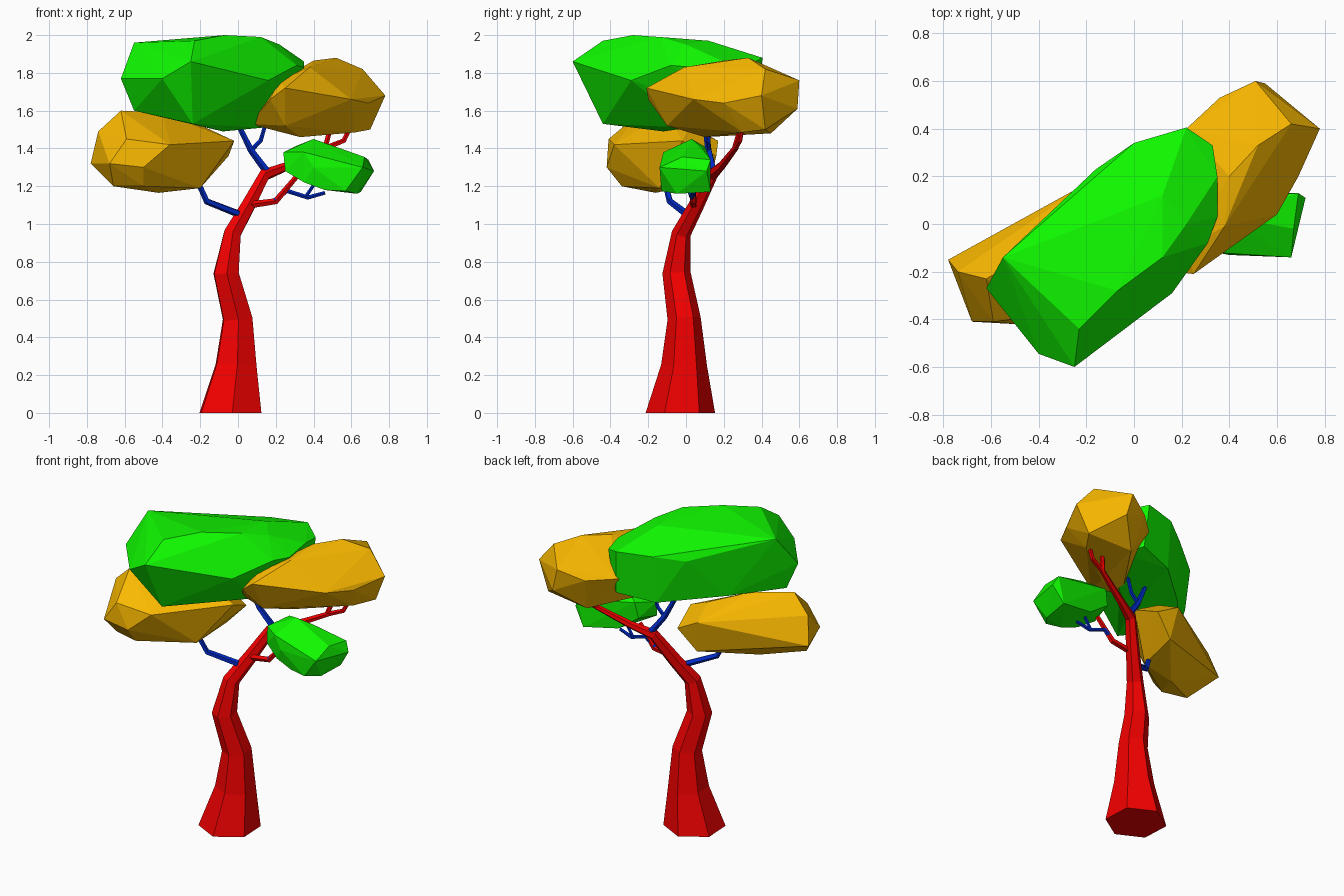
import bpy, bmesh, math
from mathutils import Vector

UP = Vector((0, 0, 1))


def material(name, rgb):
    m = bpy.data.materials.new(name)
    m.diffuse_color = (*rgb, 1)
    return m


RED = material("bark_red", (0.9, 0, 0))
BLUE = material("twig_blue", (0, 0.025, 0.6))
GREEN = material("leaf_green", (0.005, 0.95, 0))
GOLD = material("leaf_gold", (0.95, 0.48, 0))


def finish(name, bm, mat):
    bmesh.ops.recalc_face_normals(bm, faces=bm.faces)
    me = bpy.data.meshes.new(name)
    bm.to_mesh(me)
    bm.free()
    me.materials.append(mat)
    ob = bpy.data.objects.new(name, me)
    bpy.context.collection.objects.link(ob)
    return ob


def limb(name, path, mat, sides=5):
    """Faceted tube through (x, y, z, radius) stations."""
    bm = bmesh.new()
    pts = [Vector(p[:3]) for p in path]
    rings = []
    for i, p in enumerate(path):
        a, b = pts[max(i - 1, 0)], pts[min(i + 1, len(pts) - 1)]
        tangent = UP if p[2] == 0 else (b - a).normalized()
        rot = UP.rotation_difference(tangent)
        ring = []
        for k in range(sides):
            t = math.radians(-27) + k * math.tau / sides
            ring.append(bm.verts.new(pts[i] + rot @ Vector((math.cos(t), math.sin(t), 0)) * p[3]))
        rings.append(ring)
    for r, s in zip(rings, rings[1:]):
        for k in range(sides):
            j = (k + 1) % sides
            bm.faces.new((r[k], r[j], s[j], s[k]))
    bm.faces.new(rings[0])
    bm.faces.new(rings[-1])
    return finish(name, bm, mat)


def foliage(name, corners, mat):
    """Faceted leaf clump: hull around its corner points."""
    bm = bmesh.new()
    for c in corners:
        bm.verts.new(c)
    res = bmesh.ops.convex_hull(bm, input=bm.verts)
    loose = {v for v in res["geom_interior"] + res["geom_unused"] if isinstance(v, bmesh.types.BMVert)}
    bmesh.ops.delete(bm, geom=list(loose), context='VERTS')
    bmesh.ops.dissolve_limit(bm, angle_limit=0.05, verts=bm.verts, edges=bm.edges)
    return finish(name, bm, mat)


# Trunk, running on into the upper right branch
limb("trunk", [(-.04, -.03, 0, .184), (-.01, -.01, .25, .122), (-.002, -.01, .5, .088),
               (-.063, -.05, .74, .075), (-.03, -.025, .95, .051), (.05, .05, 1.09, .042),
               (.14, .135, 1.26, .034), (.27, .19, 1.31, .023), (.46, .26, 1.4, .017),
               (.49, .29, 1.51, .014)], RED, 6)
limb("upper_right_fork", [(.46, .26, 1.4, .015), (.56, .285, 1.44, .014), (.6, .3, 1.52, .012)], RED)

# Lower right branch and its twigs
limb("lower_right_branch", [(.06, .04, 1.1, .02), (.2, .04, 1.12, .018), (.31, .03, 1.25, .014)], RED)
limb("lower_right_twig", [(.19, .04, 1.12, .014), (.26, .04, 1.175, .013), (.37, .03, 1.14, .012),
                          (.46, .02, 1.165, .01)], BLUE)
limb("lower_right_twig_fork", [(.36, .03, 1.145, .01), (.41, .03, 1.22, .009)], BLUE)

# Left and top branches
limb("left_branch", [(0, 0, 1.055, .02), (-.165, -.085, 1.12, .018), (-.21, -.11, 1.22, .015)], BLUE)
limb("top_branch", [(.16, .145, 1.27, .022), (.07, .12, 1.39, .018), (0, .1, 1.53, .014)], BLUE)
limb("top_branch_fork", [(.07, .12, 1.39, .013), (.12, .12, 1.44, .012), (.15, .12, 1.54, .01)], BLUE)

# Foliage clumps
foliage("top_foliage", [
    (-.62, -.27, 1.77), (-.55, -.14, 1.96), (-.23, -.44, 1.97), (-.25, -.6, 1.86), (-.4, -.545, 1.77),
    (-.07, -.28, 2.0), (.12, -.14, 1.99), (.22, .0, 1.95), (.12, .12, 1.97), (-.16, .23, 1.85),
    (0, .34, 1.88), (.22, .405, 1.88), (.33, .33, 1.84), (.35, .2, 1.86), (.35, .03, 1.83),
    (.31, -.08, 1.84), (.16, -.29, 1.76), (-.24, -.44, 1.53), (-.55, -.25, 1.6), (-.08, -.12, 1.49),
    (.13, .02, 1.51), (.24, .38, 1.6), (.32, .28, 1.57), (0, .31, 1.57), (-.32, .02, 1.59)], GREEN)
foliage("left_foliage", [
    (-.78, -.15, 1.32), (-.74, -.2, 1.49), (-.62, -.23, 1.6), (-.4, -.1, 1.59), (-.59, -.41, 1.45),
    (-.68, -.41, 1.32), (-.5, -.42, 1.3), (-.36, -.38, 1.42), (-.6, -.09, 1.4), (-.44, -.02, 1.42),
    (-.2, .17, 1.44), (-.02, -.02, 1.44), (-.05, .16, 1.36), (-.17, .13, 1.23), (-.2, -.14, 1.19),
    (-.42, -.16, 1.165), (-.66, -.3, 1.2), (-.17, .02, 1.51), (-.5, -.34, 1.2)], GOLD)
foliage("right_foliage", [
    (.25, -.21, 1.72), (.17, -.2, 1.66), (.06, -.04, 1.53), (.25, -.1, 1.52), (.43, -.08, 1.68),
    (.22, -.1, 1.76), (.38, -.01, 1.83), (.4, .2, 1.865), (.52, .33, 1.88), (.66, .42, 1.82),
    (.6, .04, 1.66), (.69, .2, 1.64), (.78, .4, 1.68), (.51, .6, 1.76), (.55, .59, 1.61),
    (.36, .53, 1.7), (.22, .4, 1.7), (.33, .1, 1.46), (.4, .45, 1.48), (.62, .3, 1.485),
    (.7, .42, 1.5)], GOLD)
foliage("small_foliage", [
    (.24, -.04, 1.38), (.25, -.06, 1.28), (.4, .03, 1.45), (.3, .1, 1.41), (.35, -.12, 1.38),
    (.4, -.13, 1.3), (.48, .08, 1.41), (.67, -.02, 1.355), (.72, .11, 1.28), (.66, -.14, 1.3),
    (.69, .13, 1.34), (.57, -.13, 1.175), (.63, -.05, 1.16), (.65, .13, 1.17), (.46, -.11, 1.18),
    (.35, -.1, 1.22), (.28, .09, 1.31), (.42, .1, 1.21)], GREEN)
